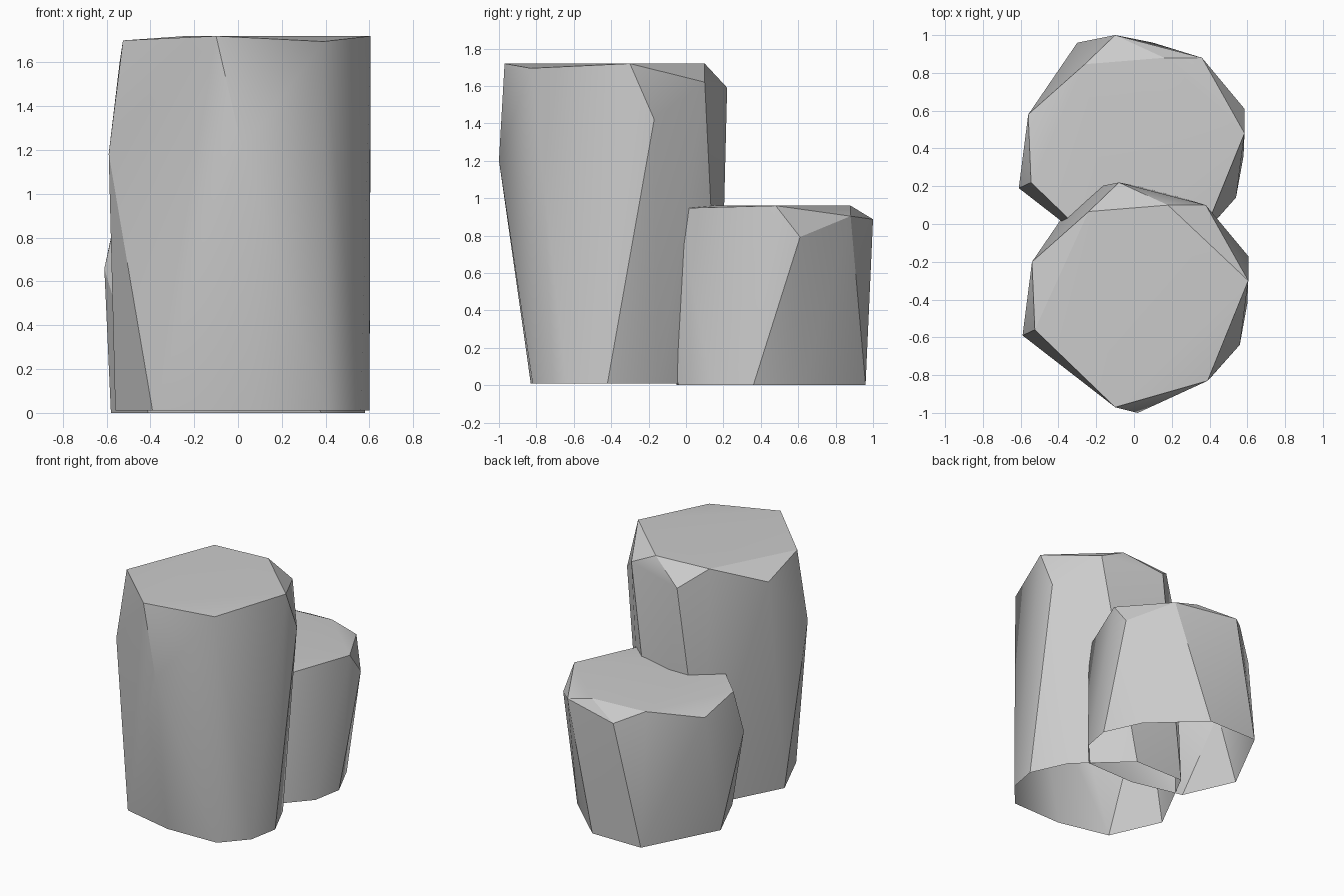
import bpy, bmesh, math

cube = bpy.data.objects.get("Cube")
if cube:
    bpy.data.objects.remove(cube, do_unlink=True)

stone = bpy.data.materials.new("grey_stone")
stone.use_nodes = True
grey = (0.6, 0.6, 0.6, 1)
stone.diffuse_color = grey
stone.node_tree.nodes["Principled BSDF"].inputs["Base Color"].default_value = grey

# Outline of the foot, at ground level
FOOT = [(-.56, -.36), (-.39, -.74), (0, -.83), (.4, -.82), (.56, -.64),
        (.6, -.42), (.475, -.15), (.12, .18), (-.28, .18)]

# Chiselled corners of the flat top and the bevels below it
CORNERS = [(-.1, -.97, 1.72), (.39, -.83, 1.695), (.605, -.3, 1.72),
           (.18, .1, 1.72), (-.24, .066, 1.72), (-.54, -.2, 1.6),
           (-.525, -.56, 1.7), (.38, .1, 1.62), (-.08, .22, 1.59),
           (.605, -.17, 1.42), (-.59, -.59, 1.18), (.02, -1, 1.2)]


def pillar(name, location, height):
    """Faceted rock column, open underneath."""
    bm = bmesh.new()
    for p in [(x, y, 0) for x, y in FOOT] + CORNERS:
        bm.verts.new(p)
    bmesh.ops.convex_hull(bm, input=bm.verts[:])
    base = [f for f in bm.faces if all(v.co.z < .001 for v in f.verts)]
    bmesh.ops.delete(bm, geom=base, context='FACES')
    loose = [v for v in bm.verts if not v.link_faces]
    bmesh.ops.delete(bm, geom=loose, context='VERTS')
    bmesh.ops.scale(bm, vec=(1, 1, height), verts=bm.verts[:])
    bmesh.ops.recalc_face_normals(bm, faces=bm.faces[:])
    mesh = bpy.data.meshes.new(name)
    bm.to_mesh(mesh)
    bm.free()
    mesh.materials.append(stone)
    obj = bpy.data.objects.new(name, mesh)
    obj.location = location
    bpy.context.collection.objects.link(obj)
    bpy.ops.object.select_all(action='DESELECT')
    obj.select_set(True)
    bpy.context.view_layer.objects.active = obj
    bpy.ops.object.shade_smooth_by_angle(angle=math.radians(25))


pillar("tall_rock_pillar", (0, 0, .01), .994)
pillar("short_rock_pillar", (-.02, .78, 0), .558)
